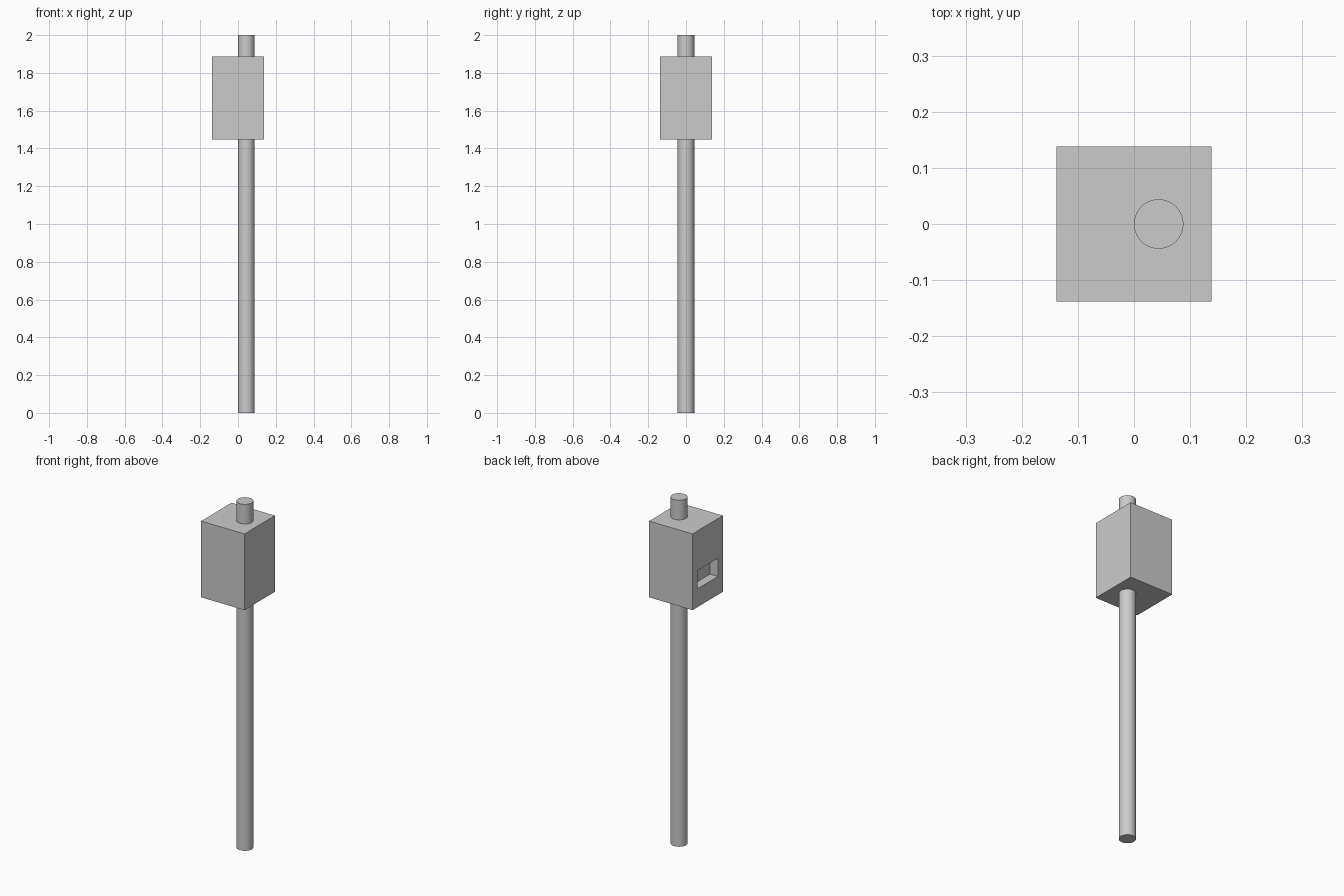
import bpy
import bmesh
from mathutils import Vector

cube = bpy.data.objects.get("Cube")
if cube:
    bpy.data.objects.remove(cube, do_unlink=True)

grey = bpy.data.materials.new("plain grey")
grey.use_nodes = True
COLOUR = (0.6, 0.6, 0.6, 1)
grey.diffuse_color = COLOUR
grey.node_tree.nodes["Principled BSDF"].inputs["Base Color"].default_value = COLOUR

HALF = 0.1385                    # half the width of the housing
BOTTOM, TOP = 1.447, 1.887       # housing heights
POLE_RADIUS = 0.044


def link(name, bm):
    mesh = bpy.data.meshes.new(name)
    bm.to_mesh(mesh)
    bm.free()
    mesh.materials.append(grey)
    obj = bpy.data.objects.new(name, mesh)
    bpy.context.collection.objects.link(obj)
    return obj


def box(name, low, high):
    low, high = Vector(low), Vector(high)
    bm = bmesh.new()
    bmesh.ops.create_cube(bm, size=1)
    bmesh.ops.scale(bm, vec=high - low, verts=bm.verts)
    bmesh.ops.translate(bm, vec=(low + high) / 2, verts=bm.verts)
    return link(name, bm)


# Housing with a shallow rectangular recess in its right side
housing = box("housing", (-HALF, -HALF, BOTTOM), (HALF, HALF, TOP))
cutter = box("recess_cutter", (-HALF - 0.1, -0.093, 1.553), (-HALF + 0.05, 0.093, 1.658))
cutter.hide_render = True
cut = housing.modifiers.new("recess", "BOOLEAN")
cut.operation = "DIFFERENCE"
cut.solver = "EXACT"
cut.object = cutter
bpy.context.view_layer.objects.active = housing
housing.select_set(True)
bpy.ops.object.modifier_apply(modifier=cut.name)
bpy.data.objects.remove(cutter, do_unlink=True)
housing.select_set(False)

# Round pole running off-centre through the housing
bm = bmesh.new()
bmesh.ops.create_cone(bm, cap_ends=True, segments=64, radius1=POLE_RADIUS,
                      radius2=POLE_RADIUS, depth=2)
bmesh.ops.translate(bm, vec=(POLE_RADIUS, 0, 1), verts=bm.verts)
pole = link("pole", bm)
bpy.context.view_layer.objects.active = pole
pole.select_set(True)
bpy.ops.object.shade_smooth_by_angle()
